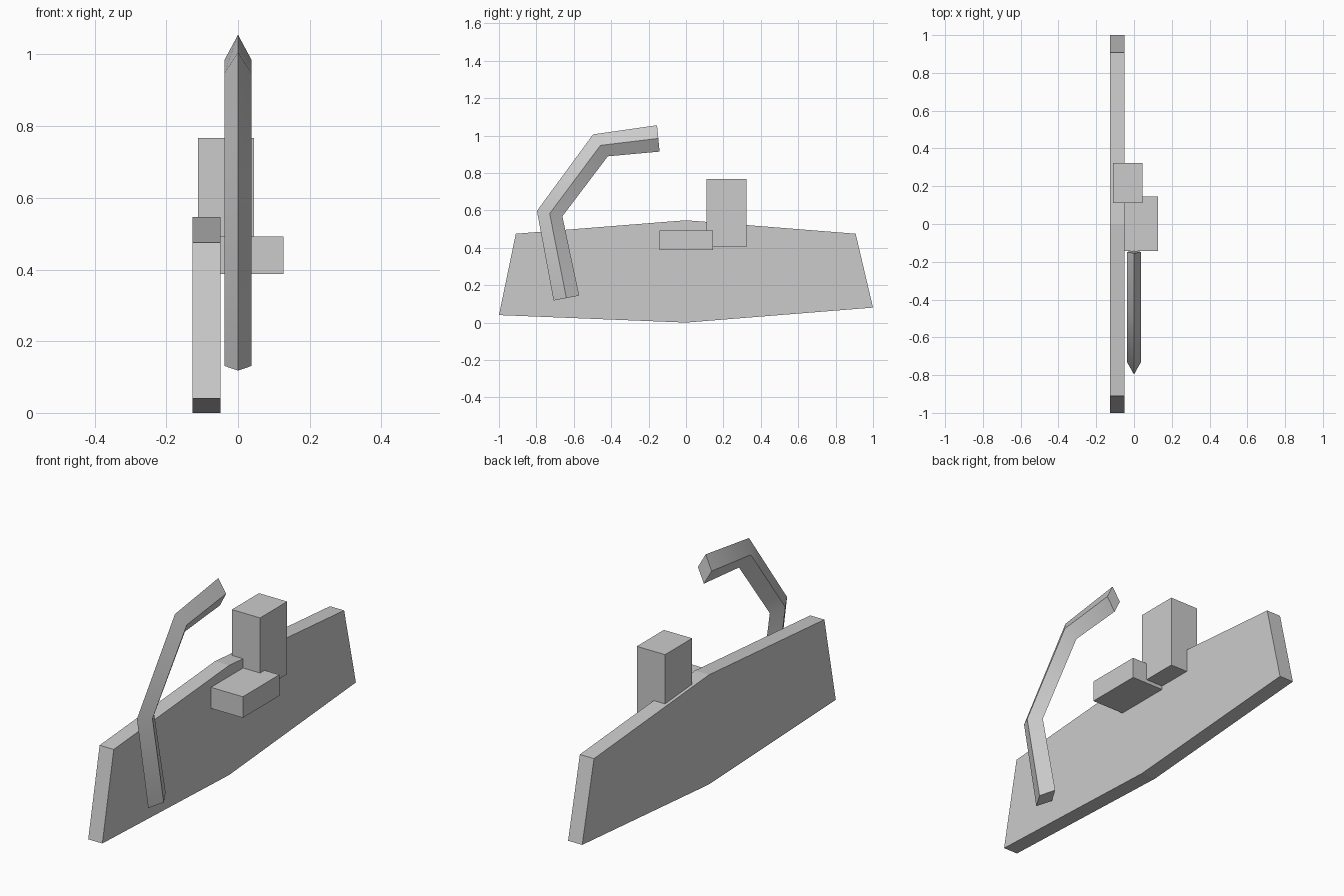
import bpy
import bmesh
import math

if "Cube" in bpy.data.objects:
    bpy.data.objects.remove(bpy.data.objects["Cube"])

grey = bpy.data.materials.new("light grey")
grey.diffuse_color = (0.6, 0.6, 0.6, 1)
grey.use_nodes = True
grey.node_tree.nodes["Principled BSDF"].inputs["Base Color"].default_value = grey.diffuse_color


def loft(name, rings):
    """Join equal-sized rings of points into a closed, capped solid."""
    bm = bmesh.new()
    loops = [[bm.verts.new(p) for p in ring] for ring in rings]
    for a, b in zip(loops, loops[1:]):
        for i in range(len(a)):
            j = (i + 1) % len(a)
            bm.faces.new((a[i], a[j], b[j], b[i]))
    bm.faces.new(loops[0][::-1])
    bm.faces.new(loops[-1])
    bmesh.ops.recalc_face_normals(bm, faces=bm.faces[:])
    mesh = bpy.data.meshes.new(name)
    bm.to_mesh(mesh)
    bm.free()
    mesh.materials.append(grey)
    ob = bpy.data.objects.new(name, mesh)
    bpy.context.collection.objects.link(ob)
    return ob


def extrude_x(name, outline, x0, x1):
    """Extrude a (y, z) outline sideways."""
    return loft(name, [[(x, y, z) for y, z in outline] for x in (x0, x1)])


def box(name, x0, x1, y0, y1, z0, z1):
    return extrude_x(name, [(y0, z0), (y1, z0), (y1, z1), (y0, z1)], x0, x1)


# Flat side plate with a shallow peak above and below
extrude_x("side_plate", [(-1, 0.04), (0, 0), (1, 0.08), (0.907, 0.475),
                         (0, 0.547), (-0.91, 0.475)], -0.127, -0.049)

# Upright block and low ledge
box("upright_block", -0.111, 0.045, 0.11, 0.324, 0.405, 0.767)
box("ledge", -0.051, 0.127, -0.143, 0.145, 0.387, 0.492)

# Bent arm with a diamond section: outer and inner edge at each bend
outer = [(-0.708, 0.118), (-0.797, 0.597), (-0.497, 1.006), (-0.155, 1.055)]
inner = [(-0.571, 0.144), (-0.661, 0.568), (-0.418, 0.889), (-0.141, 0.914)]
rings = []
for (yo, zo), (yi, zi) in zip(outer, inner):
    ym, zm = (yo + yi) / 2, (zo + zi) / 2
    rings.append([(0, yo, zo), (0.038, ym, zm), (0, yi, zi), (-0.038, ym, zm)])
arm = loft("bent_arm", rings)
bpy.context.view_layer.objects.active = arm
arm.select_set(True)
bpy.ops.object.shade_smooth_by_angle(angle=math.radians(30))
